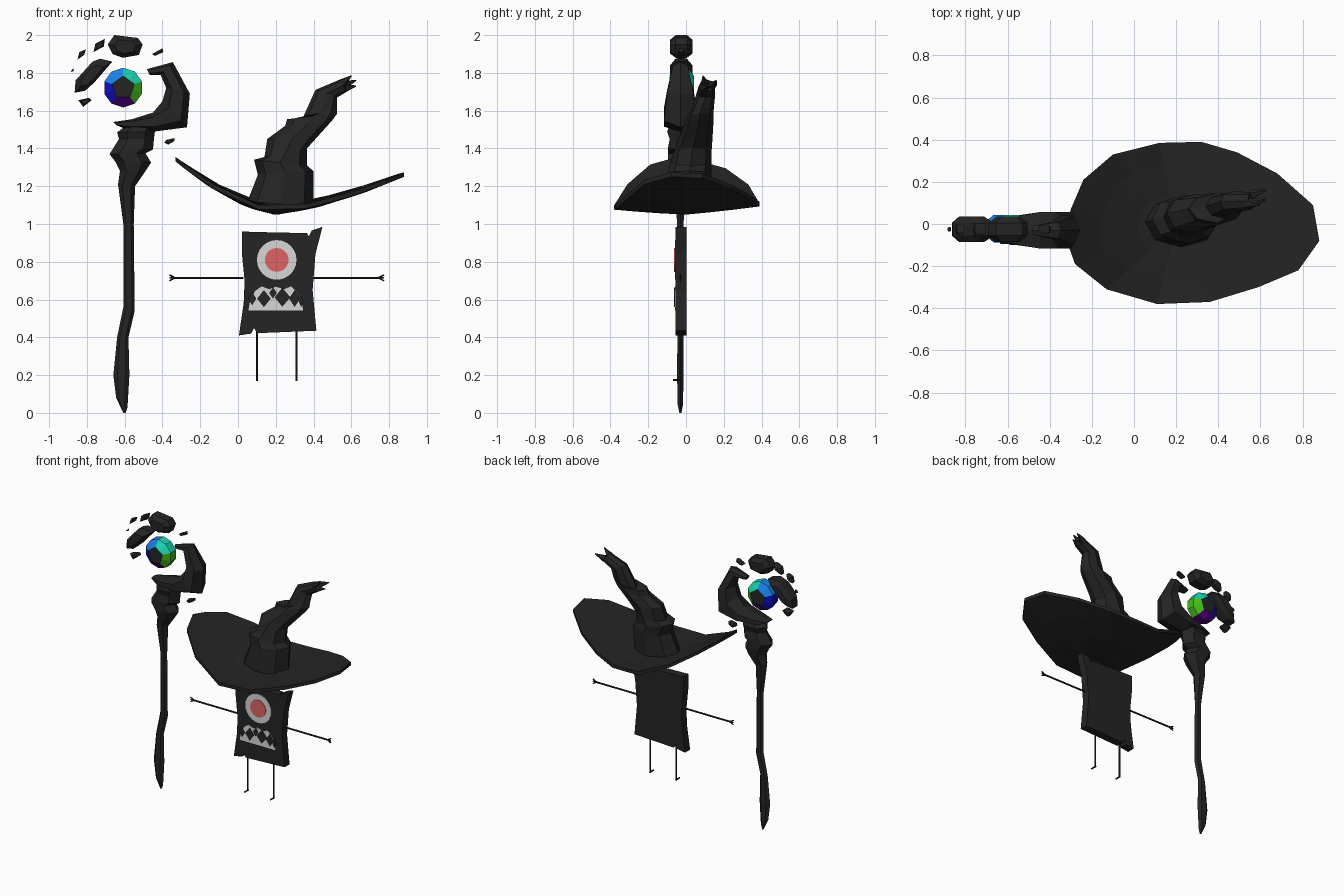
import bpy, bmesh, math
from mathutils import Vector


def material(name, r, g, b):
    m = bpy.data.materials.new(name)
    m.diffuse_color = (r, g, b, 1)
    return m


DARK = material("charcoal", .018, .018, .018)
WHITE = material("bone white", .68, .68, .68)
RED = material("soft red", .75, .125, .125)
GEM = [material("sky blue", .01, .22, .80), material("deep blue", .005, .005, .60),
       material("purple", .08, .0, .22), material("green", .06, .50, .01),
       material("teal", .01, .68, .45)]


def loft(name, rings, mats=(DARK,), rule=None):
    """Closed flat-shaded skin through rings of equal point count, capped at both ends."""
    bm = bmesh.new()
    vs = [[bm.verts.new(p) for p in ring] for ring in rings]
    n = len(vs[0])
    for a, b in zip(vs, vs[1:]):
        for i in range(n):
            j = (i + 1) % n
            bm.faces.new((a[i], a[j], b[j], b[i]))
    bm.faces.new(vs[0])
    bm.faces.new(vs[-1])
    bmesh.ops.recalc_face_normals(bm, faces=bm.faces)
    if rule:
        for f in bm.faces:
            f.material_index = rule(f)
    me = bpy.data.meshes.new(name)
    bm.to_mesh(me)
    bm.free()
    for m in mats:
        me.materials.append(m)
    ob = bpy.data.objects.new(name, me)
    bpy.context.collection.objects.link(ob)
    return ob


def outline_tube(name, stations, sides):
    """Each station: left x,z, right x,z, centre y, half depth."""
    rings = []
    for lx, lz, rx, rz, cy, ry in stations:
        ring = []
        for k in range(sides):
            a = math.tau * k / sides
            t = (1 + math.cos(a)) / 2
            ring.append((lx + (rx - lx) * t, cy + ry * math.sin(a), lz + (rz - lz) * t))
        rings.append(ring)
    return loft(name, rings)


def plate(name, pts, y0, y1, mat=DARK):
    return loft(name, [[(x, y, z) for x, z in pts] for y in (y0, y1)], (mat,))


def rod(name, a, b, ra, rb, sides=6):
    a, b = Vector(a), Vector(b)
    q = (b - a).to_track_quat('Z', 'Y')
    return loft(name, [[p + q @ Vector((r * math.cos(math.tau * k / sides),
                                        r * math.sin(math.tau * k / sides), 0))
                        for k in range(sides)] for p, r in ((a, ra), (b, rb))])


def disc(cx, cz, r, n):
    return [(cx + r * math.cos(math.tau * k / n), cz + r * math.sin(math.tau * k / n))
            for k in range(n)]


# Staff shaft with knotted collar
SY = -.03
outline_tube("staff_shaft", [
    (-.607, .0, -.595, .0, SY, .006), (-.645, .08, -.585, .03, SY, .016),
    (-.66, .2, -.575, .2, SY, .02), (-.64, .4, -.58, .4, SY, .018),
    (-.607, .56, -.547, .54, SY, .018), (-.607, 1.0, -.552, 1.0, SY, .019),
    (-.635, 1.21, -.545, 1.2, SY, .04), (-.625, 1.28, -.49, 1.28, SY, .065),
    (-.65, 1.33, -.46, 1.325, SY, .075), (-.68, 1.37, -.49, 1.375, SY, .075),
    (-.655, 1.41, -.45, 1.395, SY, .075), (-.63, 1.45, -.445, 1.45, SY, .065),
    (-.64, 1.485, -.44, 1.49, SY, .08), (-.60, 1.515, -.44, 1.515, SY, .07)], 6)

# Staff hook curling round the gem
outline_tube("staff_hook", [
    (-.66, 1.54, -.645, 1.523, SY, .04), (-.56, 1.555, -.60, 1.505, SY, .075),
    (-.45, 1.59, -.44, 1.49, SY, .1), (-.40, 1.65, -.27, 1.512, SY, .1),
    (-.38, 1.72, -.255, 1.69, SY, .08), (-.41, 1.79, -.345, 1.857, SY, .045),
    (-.468, 1.79, -.482, 1.82, SY, .025)], 6)

# Faceted gem, one colour per fifth, dark front and back faces
GX, GY, GZ = -.608, -.022, 1.722


def gem_ring(y, r, pentagon):
    ring = []
    for k in range(10):
        a = math.radians(90 + 36 * k)
        s = r * (math.cos(math.radians(36)) if pentagon and k % 2 else 1)
        ring.append((GX + s * math.cos(a), GY + y, GZ + s * math.sin(a)))
    return ring


def gem_rule(f):
    if abs(f.normal.y) > .99:
        return 5
    c = f.calc_center_median()
    return int(((math.degrees(math.atan2(c.z - GZ, c.x - GX)) - 90) % 360) // 72)


loft("gem", [gem_ring(-.065, .062, True), gem_ring(-.03, .105, False),
             gem_ring(.03, .105, False), gem_ring(.065, .062, True)], GEM + [DARK], gem_rule)

# Floating rock shards: outline and half depth
shards = [
    ([(-.69, 1.95), (-.655, 2.0), (-.53, 1.985), (-.505, 1.95), (-.525, 1.895), (-.61, 1.88), (-.665, 1.90)], .06),
    ([(-.865, 1.695), (-.86, 1.76), (-.77, 1.86), (-.73, 1.875), (-.665, 1.86), (-.76, 1.75), (-.81, 1.705)], .06),
    ([(-.455, 1.90), (-.40, 1.93), (-.395, 1.91), (-.44, 1.89)], .02),
    ([(-.765, 1.91), (-.755, 1.955), (-.705, 1.98), (-.71, 1.94)], .03),
    ([(-.85, 1.87), (-.84, 1.91), (-.805, 1.925), (-.815, 1.895)], .025),
    ([(-.885, 1.805), (-.88, 1.815), (-.868, 1.825), (-.872, 1.808)], .01),
    ([(-.845, 1.655), (-.79, 1.668), (-.775, 1.655), (-.82, 1.62)], .03),
    ([(-.39, 1.43), (-.38, 1.445), (-.335, 1.455), (-.335, 1.44), (-.37, 1.42)], .025)]
for n, (pts, d) in enumerate(shards):
    cx = sum(p[0] for p in pts) / len(pts)
    cz = sum(p[1] for p in pts) / len(pts)
    loft(f"rock_shard_{n + 1}", [[(cx + (x - cx) * s, -.025 + y, cz + (z - cz) * s) for x, z in pts]
                                 for y, s in ((-d, .6), (-d * .5, 1), (d * .5, 1), (d, .6))])

# Hat brim: irregular disc, bent up at both ends
rim = [(-.30, .07), (-.24, .21), (-.10, .33), (.12, .385), (.32, .39), (.49, .34), (.68, .24), (.85, .09),
       (.88, -.08), (.78, -.22), (.59, -.30), (.36, -.37), (.11, -.38), (-.13, -.31), (-.28, -.19), (-.33, -.05)]


def brim_ring(s, side):
    ring = []
    for px, py in rim:
        x, y = .2 + (px - .2) * s, py * s
        z = 1.072 + (.27 * ((.2 - x) / .53) ** 1.6 if x < .2 else .19 * ((x - .2) / .68) ** 1.5)
        z += .05 * max(y, 0)
        half = .022 - .01 * s
        ring.append((x, y, z + side * half))
    return ring


loft("hat_brim", [brim_ring(s, 1) for s in (.03, .35, .7, 1)] +
     [brim_ring(s, -1) for s in (1, .7, .35, .03)])

# Hat cone: crumpled and leaning over
outline_tube("hat_cone", [
    (.05, 1.12, .40, 1.09, .01, .12), (.105, 1.26, .40, 1.28, .02, .115),
    (.085, 1.34, .365, 1.31, .025, .11), (.14, 1.355, .365, 1.40, .035, .1),
    (.155, 1.45, .41, 1.45, .05, .09), (.25, 1.52, .50, 1.55, .07, .075),
    (.26, 1.555, .525, 1.585, .075, .07), (.34, 1.555, .525, 1.62, .085, .06),
    (.41, 1.71, .525, 1.67, .105, .05), (.54, 1.765, .575, 1.70, .11, .042)], 8)
# Torn tip of the hat
for n, (a, b) in enumerate([((.55, .10, 1.745), (.60, .09, 1.785)), ((.56, .14, 1.735), (.625, .16, 1.76)),
                            ((.565, .10, 1.72), (.625, .115, 1.73))]):
    rod(f"hat_tip_{n + 1}", a, b, .025, .003, 5)

# Body: ragged slab
FRONT = -.055
plate("body", [(.02, .96), (.20, .955), (.365, .952), (.375, .935), (.39, .965), (.447, .985), (.41, .84),
               (.395, .65), (.415, .435), (.10, .422), (.085, .45), (.07, .42), (.005, .41),
               (.03, .58), (.035, .70), (.02, .85)], FRONT, .003)

# Eye
plate("eye_white", disc(.205, .81, .105, 24), FRONT - .004, FRONT, WHITE)
plate("eye_iris", disc(.205, .81, .063, 20), FRONT - .008, FRONT - .003, RED)

# Mouth: pale teeth with dark gaps between them
plate("teeth", [(.055, .542), (.345, .542), (.335, .60), (.305, .645), (.28, .67), (.245, .655), (.20, .668),
                (.165, .655), (.125, .67), (.09, .645), (.065, .60)], FRONT - .004, FRONT, WHITE)
for n, (x, z, w, h) in enumerate([(.075, .605, .022, .035), (.137, .605, .036, .045), (.185, .635, .02, .03),
                                  (.235, .612, .042, .05), (.30, .605, .03, .045), (.335, .59, .014, .03)]):
    plate(f"tooth_gap_{n + 1}", [(x - w, z), (x, z - h), (x + w, z), (x, z + h)],
          FRONT - .008, FRONT - .003)

# Thin arms with three fingers, thin legs with forward feet
for side, shoulder, hand in (("left", .03, -.335), ("right", .39, .745)):
    d = 1 if hand > 0 else -1
    rod(side + "_arm", (shoulder, -.03, .715), (hand, -.03, .715), .006, .006)
    for n, dz in enumerate((-.016, 0, .016)):
        rod(f"{side}_finger_{n + 1}", (hand, -.03, .715), (hand + d * .028, -.03, .715 + dz), .006, .004)
for side, x in (("left", .10), ("right", .31)):
    rod(side + "_leg", (x, -.03, .43), (x, -.03, .17), .006, .006)
    rod(side + "_foot", (x, -.025, .174), (x, -.068, .174), .006, .005)
